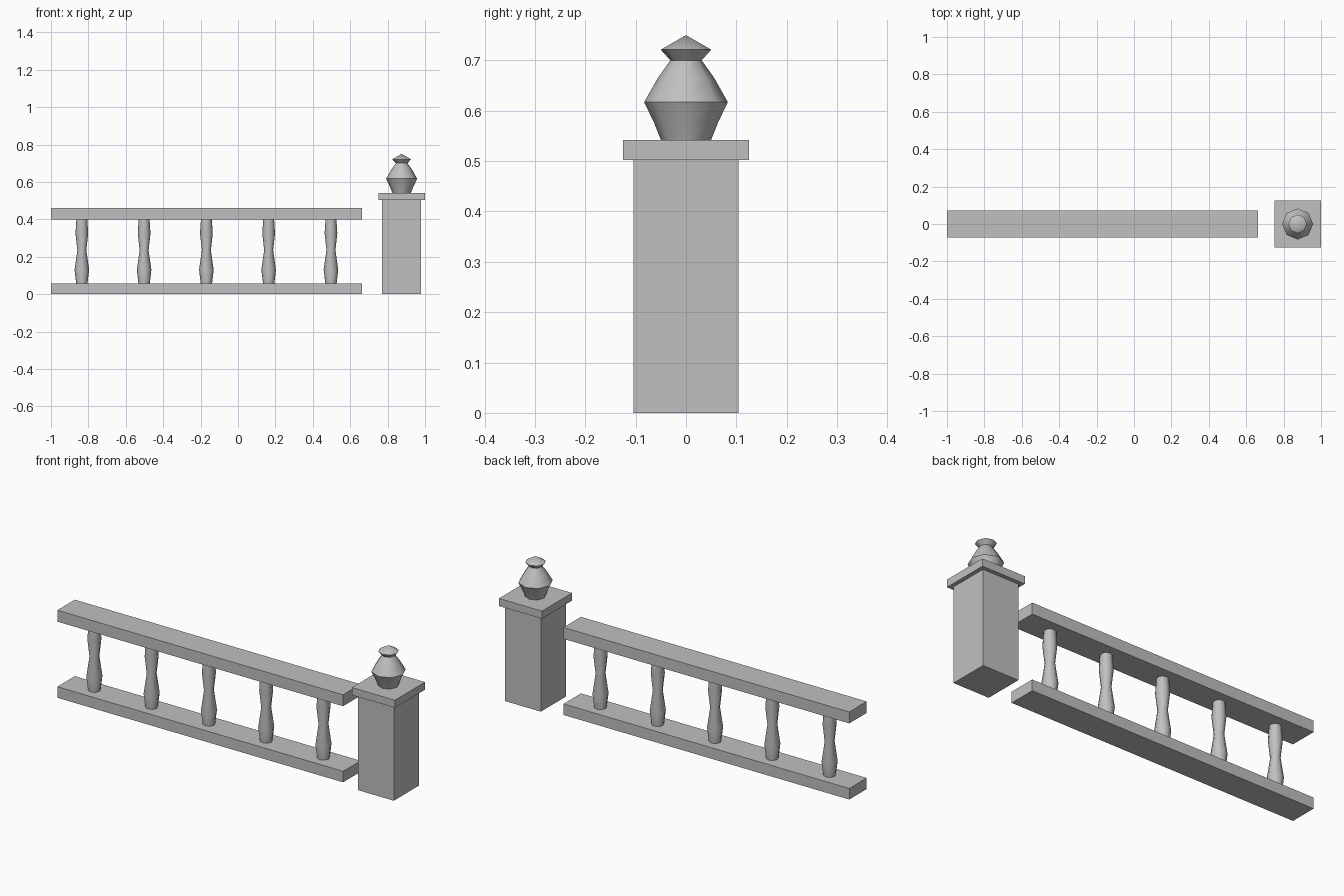
import bpy, bmesh
from math import cos, sin, tau, radians

if "Cube" in bpy.data.objects:
    bpy.data.objects.remove(bpy.data.objects["Cube"], do_unlink=True)

stone = bpy.data.materials.new("pale grey stone")
stone.use_nodes = True
stone.diffuse_color = (0.53, 0.53, 0.53, 1)
stone.node_tree.nodes["Principled BSDF"].inputs["Base Color"].default_value = (0.53, 0.53, 0.53, 1)


def finish(name, bm, location, smooth=None):
    bmesh.ops.recalc_face_normals(bm, faces=bm.faces)
    mesh = bpy.data.meshes.new(name)
    bm.to_mesh(mesh)
    bm.free()
    mesh.materials.append(stone)
    obj = bpy.data.objects.new(name, mesh)
    obj.location = location
    bpy.context.collection.objects.link(obj)
    if smooth:
        bpy.ops.object.select_all(action="DESELECT")
        obj.select_set(True)
        bpy.context.view_layer.objects.active = obj
        bpy.ops.object.shade_smooth_by_angle(angle=radians(smooth))
    return obj


def box(name, x, width, depth, bottom, top):
    bm = bmesh.new()
    bmesh.ops.create_cube(bm, size=1)
    bmesh.ops.scale(bm, vec=(width, depth, top - bottom), verts=bm.verts)
    finish(name, bm, (x, 0, (bottom + top) / 2))


def turned(name, x, profile, sides, smooth):
    """Lathe a (radius, height) profile; radius 0 closes to a point."""
    bm = bmesh.new()
    rings = []
    for r, z in profile:
        count = sides if r else 1
        rings.append([bm.verts.new((r * cos(tau * i / sides), r * sin(tau * i / sides), z))
                      for i in range(count)])
    for low, high in zip(rings, rings[1:]):
        for i in range(sides):
            j = (i + 1) % sides
            if len(high) == 1:
                bm.faces.new((low[i], low[j], high[0]))
            else:
                bm.faces.new((low[i], low[j], high[j], high[i]))
    bm.faces.new(rings[0][::-1])
    if len(rings[-1]) > 1:
        bm.faces.new(rings[-1])
    finish(name, bm, (x, 0, 0), smooth)


# Rails
RAIL_X = -0.169
box("bottom_rail", RAIL_X, 1.662, 0.145, 0, 0.058)
box("top_rail", RAIL_X, 1.662, 0.145, 0.4, 0.46)

# Balusters
baluster = [(0.03, 0.055), (0.039, 0.13), (0.024, 0.235), (0.034, 0.325), (0.029, 0.402)]
for n in range(5):
    turned(f"baluster_{n + 1}", RAIL_X + (n - 2) * 0.333, baluster, 8, 50)

# Post with cap and finial
POST_X = 0.875
box("post", POST_X, 0.208, 0.208, 0, 0.502)
box("post_cap", POST_X, 0.25, 0.25, 0.502, 0.542)
finial = [(0.05, 0.542), (0.063, 0.575), (0.083, 0.617), (0.056, 0.665),
          (0.031, 0.7), (0.05, 0.721), (0, 0.75)]
turned("finial", POST_X, finial, 8, 50)
